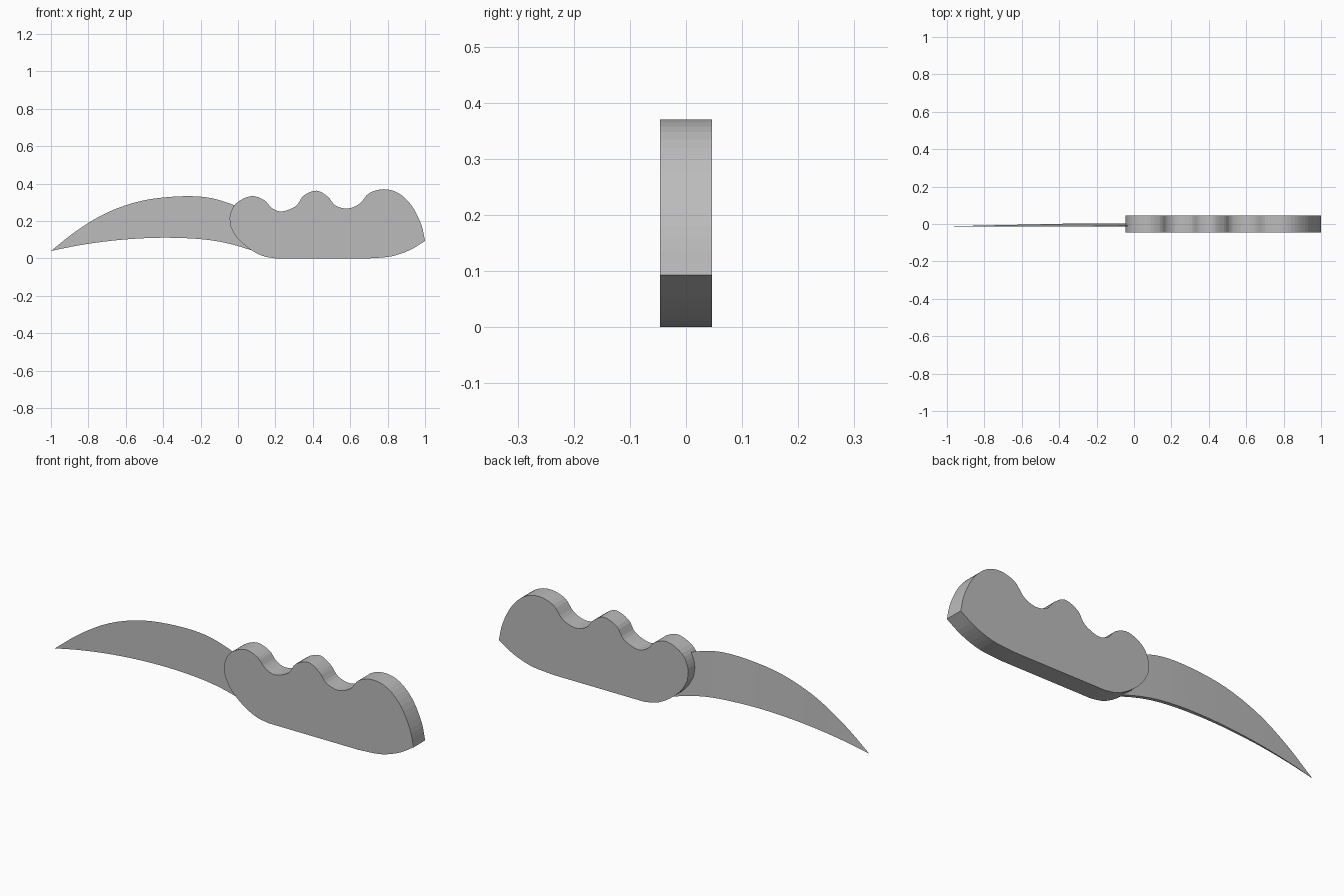
import bpy
import bmesh
from mathutils import Vector

cube = bpy.data.objects.get("Cube")
if cube:
    bpy.data.objects.remove(cube)

grey = bpy.data.materials.new("plain grey")
grey.use_nodes = True
grey.diffuse_color = (0.5, 0.5, 0.5, 1)
grey.node_tree.nodes["Principled BSDF"].inputs["Base Color"].default_value = (0.5, 0.5, 0.5, 1)


def smooth_path(points, steps=4):
    """Rounded open path through the given (x, z) points."""
    p = [Vector(q) for q in points]
    p = [2 * p[0] - p[1]] + p + [2 * p[-1] - p[-2]]
    path = []
    for a, b, c, d in zip(p, p[1:], p[2:], p[3:]):
        for i in range(steps):
            t = i / steps
            path.append(0.5 * (2 * b + (c - a) * t + (2 * a - 5 * b + 4 * c - d) * t**2
                               + (3 * b - a - 3 * c + d) * t**3))
    return path + [p[-2]]


def make_object(name, bm):
    bmesh.ops.recalc_face_normals(bm, faces=bm.faces)
    mesh = bpy.data.meshes.new(name)
    bm.to_mesh(mesh)
    bm.free()
    mesh.materials.append(grey)
    obj = bpy.data.objects.new(name, mesh)
    bpy.context.collection.objects.link(obj)
    return obj


# Handle: finger-grooved outline, extruded across its width
grip = smooth_path([(-0.04, 0.17), (-0.043, 0.23), (-0.01, 0.295), (0.07, 0.333),
                    (0.14, 0.312), (0.18, 0.27), (0.235, 0.251), (0.31, 0.28),
                    (0.35, 0.335), (0.42, 0.362), (0.48, 0.33), (0.52, 0.284),
                    (0.585, 0.267), (0.65, 0.292), (0.7, 0.348), (0.78, 0.37),
                    (0.86, 0.348), (0.93, 0.28), (0.98, 0.18), (1.0, 0.093)])
belly = smooth_path([(1.0, 0.093), (0.92, 0.045), (0.82, 0.011), (0.7, 0)])
heel = smooth_path([(0.2, 0), (0.13, 0.014), (0.06, 0.052), (-0.005, 0.11), (-0.04, 0.17)])
outline = grip + belly[1:] + heel[:-1]

half_width = 0.046
bm = bmesh.new()
face = bm.faces.new([bm.verts.new((p.x, -half_width, p.y)) for p in outline])
side = bmesh.ops.extrude_face_region(bm, geom=[face])
bmesh.ops.translate(bm, vec=(0, 2 * half_width, 0),
                    verts=[v for v in side["geom"] if isinstance(v, bmesh.types.BMVert)])
make_object("handle", bm)

# Blade: wedge section, thick along the lower edge, thinning to the top and tip
upper = smooth_path([(-1, 0.04), (-0.86, 0.15), (-0.7, 0.245), (-0.52, 0.307),
                     (-0.33, 0.331), (-0.17, 0.327), (-0.04, 0.292), (0.1, 0.235)])
lower = smooth_path([(-1, 0.04), (-0.85, 0.07), (-0.68, 0.094), (-0.5, 0.108),
                     (-0.33, 0.11), (-0.17, 0.1), (-0.04, 0.077), (0.1, 0.035)])
bm = bmesh.new()
rings = []
for i, (u, l) in enumerate(zip(upper, lower)):
    t = i / (len(upper) - 1)
    front = -0.014
    rings.append([bm.verts.new(co) for co in (
        (u.x, front + 0.003 * t, u.y),
        (l.x, front, l.y),
        (l.x, front + 0.001 + 0.017 * min(1, 1.6 * t), l.y))])
for a, b in zip(rings, rings[1:]):
    for k in range(3):
        n = (k + 1) % 3
        bm.faces.new((a[k], a[n], b[n], b[k]))
bm.faces.new(rings[0])
bm.faces.new(rings[-1])
make_object("blade", bm)
